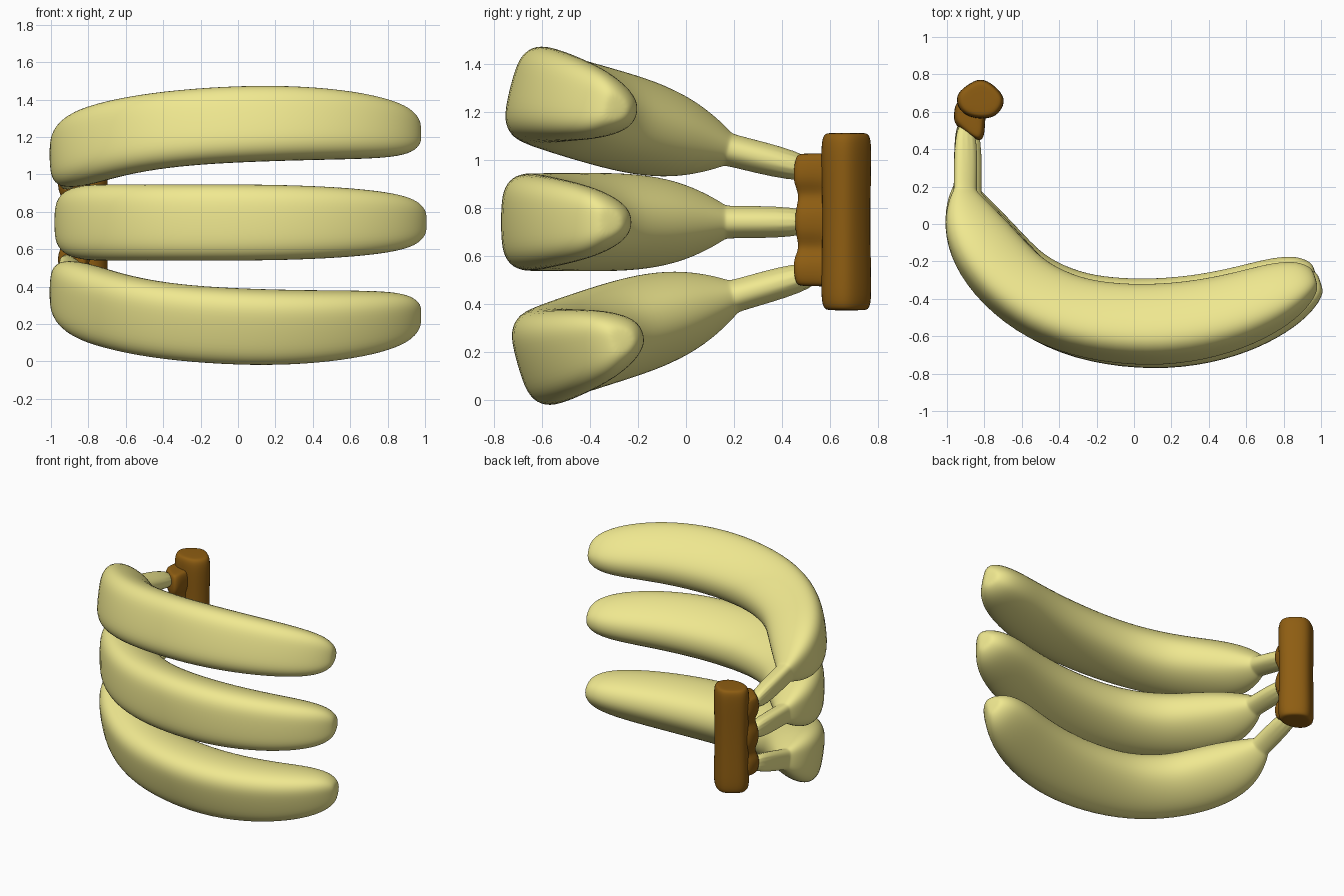
import bpy, bmesh
from math import radians
from mathutils import Vector, Matrix

if "Cube" in bpy.data.objects:
    bpy.data.objects.remove(bpy.data.objects["Cube"])


def material(name, col):
    m = bpy.data.materials.new(name)
    m.diffuse_color = (*col, 1)
    m.use_nodes = True
    m.node_tree.nodes["Principled BSDF"].inputs["Base Color"].default_value = m.diffuse_color
    return m


YELLOW = material("banana_skin", (0.87, 0.81, 0.28))
BROWN = material("dry_crown", (0.27, 0.11, 0.006))


def loft(name, rings, mat, cap_start=True):
    """Skin a list of closed rings, close the ends and smooth the result."""
    bm = bmesh.new()
    vs = [[bm.verts.new(p) for p in r] for r in rings]
    n = len(vs[0])
    for a, b in zip(vs, vs[1:]):
        for i in range(n):
            j = (i + 1) % n
            bm.faces.new((a[i], a[j], b[j], b[i]))
    if cap_start:
        bm.faces.new(vs[0][::-1])
    bm.faces.new(vs[-1])
    bmesh.ops.recalc_face_normals(bm, faces=bm.faces)
    me = bpy.data.meshes.new(name)
    bm.to_mesh(me)
    bm.free()
    me.shade_smooth()
    ob = bpy.data.objects.new(name, me)
    bpy.context.collection.objects.link(ob)
    me.materials.append(mat)
    ob.modifiers.new("smooth", 'SUBSURF').levels = 2
    ob.modifiers["smooth"].render_levels = 2
    return ob


# Banana cross-section: (0 = outer edge .. 1 = inner edge, half height), flat on the outside
HALF = [(-.01, .36), (.02, .74), (.13, 1.0), (.33, 1.04), (.58, .9), (.82, .64), (.98, .28)]
SECTION = HALF + [(t, -h) for t, h in reversed(HALF)]

# Stations from stem to tip: outer x, y, inner x, y, half height
STATIONS = [
    (-.95, .56, -.82, .56, .065), (-.95, .19, -.825, .19, .065),
    (-.95, .165, -.825, .165, .068), (-.958, .15, -.81, .15, .078),
    (-.98, .09, -.74, .08, .115), (-1.0, -.04, -.64, -.02, .168),
    (-.955, -.22, -.53, -.14, .198), (-.81, -.43, -.43, -.235, .202),
    (-.56, -.63, -.26, -.31, .2), (-.25, -.742, -.1, -.335, .2),
    (.1, -.778, .1, -.343, .2), (.4, -.745, .34, -.322, .193),
    (.66, -.66, .56, -.275, .178), (.85, -.55, .74, -.225, .155),
    (.955, -.45, .88, -.215, .122), (.995, -.38, .955, -.25, .075),
    (.998, -.35, .975, -.275, .04),
]


def banana(name, pivot, tilt, roll, shift):
    rings = []
    for ox, oy, ix, iy, h in STATIONS:
        o, i = Vector((ox, oy, 0)), Vector((ix, iy, 0))
        rings.append([o.lerp(i, t) + Vector((0, 0, k * h)) for t, k in SECTION])
    ob = loft(name, rings, YELLOW)
    base = Vector((-.89, .5, 0))
    ob.data.transform(Matrix.Translation(Vector(pivot) + Vector(shift))
                      @ Matrix.Rotation(radians(roll), 4, 'Y')
                      @ Matrix.Rotation(radians(tilt), 4, 'X')
                      @ Matrix.Translation(-base))


# Three bananas fanned out from the crown
banana("banana_top", (-.89, .5, .965), -14, -1.7, (-.01, 0, 0))
banana("banana_middle", (-.89, .5, .743), 0, 0, (.012, 0, 0))
banana("banana_bottom", (-.89, .5, .525), 16, 1.5, (-.01, .02, 0))

# Crown: upright block with a rounded five-sided section
CROWN = [(-.96, .69), (-.9, .74), (-.82, .79), (-.74, .74), (-.68, .67),
         (-.71, .6), (-.76, .56), (-.86, .56), (-.94, .6)]
centre = Vector((-.82, .675))
rings = []
for z, s in [(.375, .7), (.38, .88), (.42, 1), (.58, .96), (.745, .94),
             (.91, .96), (1.07, 1), (1.11, .88), (1.115, .7)]:
    rings.append([(*(centre + (Vector(p) - centre) * s), z) for p in CROWN])
loft("crown", rings, BROWN)

# Collar: lobed web wrapping the three stem ends
rings = []
for z, w, f in [(.475, .055, .03), (.485, .075, .01), (.535, .085, 0), (.59, .08, .0),
                (.635, .05, .025), (.69, .08, .01), (.745, .085, .005), (.80, .08, .01),
                (.855, .05, .025), (.905, .08, .0), (.96, .085, 0), (1.02, .075, .01),
                (1.03, .055, .03)]:
    c = -.88
    rings.append([(c - w, .53 + f, z), (c - w, .58, z), (c - w * .9, .68, z),
                  (c + .1, .68, z), (c + w, .57, z), (c + w, .48 + f, z),
                  (c + w * .75, .435 + f, z), (c, .47 + f, z)])
loft("stem_collar", rings, BROWN)
